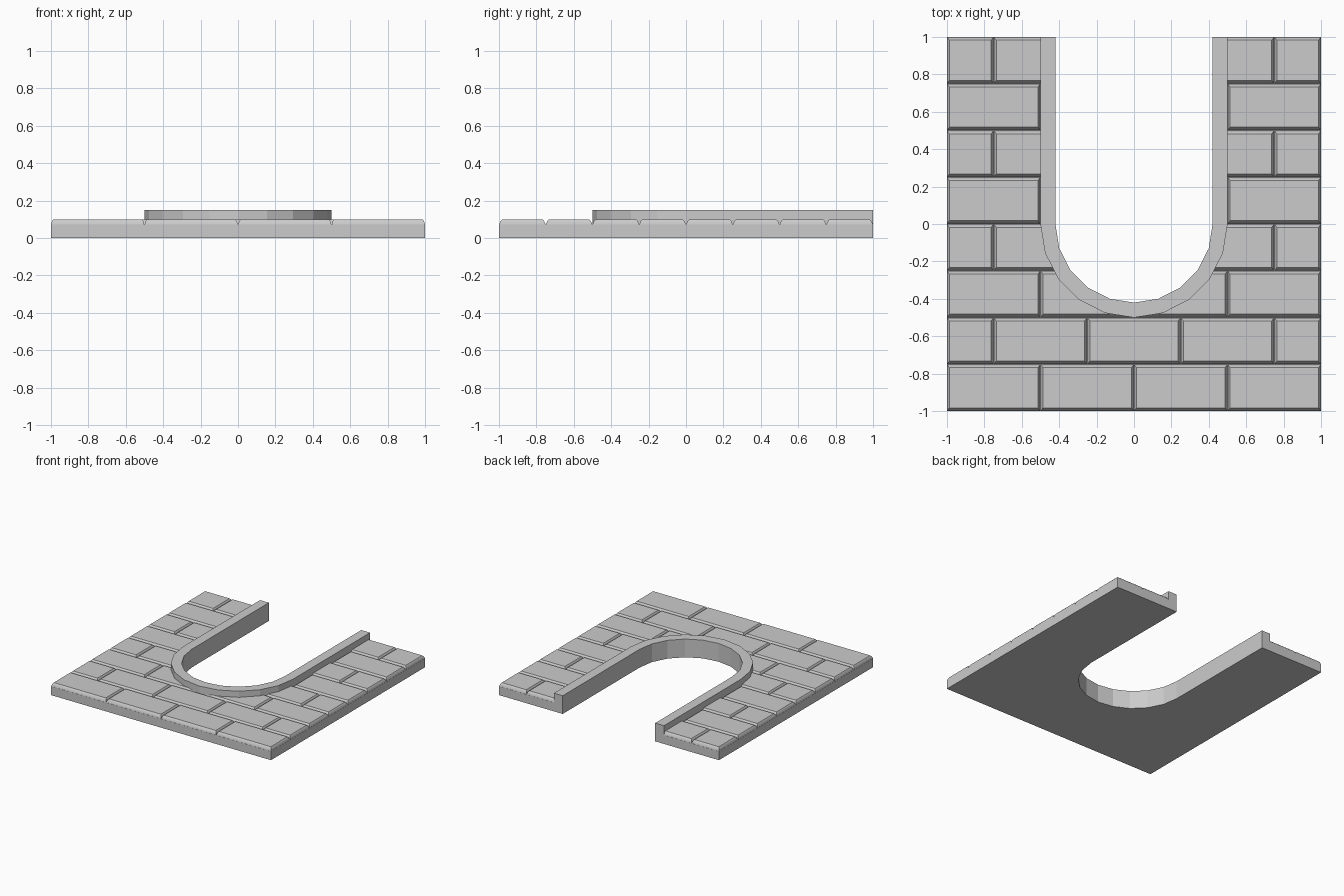
import bpy, bmesh
from math import sin, cos, pi

if "Cube" in bpy.data.objects:
    bpy.data.objects.remove(bpy.data.objects["Cube"])


def u_line(r, top=1.0):
    """U shaped path: straight legs joined by a ten sided half circle."""
    arc = [(-r * cos(pi * i / 10), -r * sin(pi * i / 10)) for i in range(11)]
    return [(-r, top)] + arc + [(r, top)]


def prism(name, outline, z0, z1):
    """Extrude a flat outline from z0 to z1."""
    bm = bmesh.new()
    face = bm.faces.new([bm.verts.new((x, y, z0)) for x, y in outline])
    ext = bmesh.ops.extrude_face_region(bm, geom=[face])
    verts = [v for v in ext["geom"] if isinstance(v, bmesh.types.BMVert)]
    bmesh.ops.translate(bm, verts=verts, vec=(0, 0, z1 - z0))
    bmesh.ops.recalc_face_normals(bm, faces=bm.faces)
    return finish(name, bm)


def finish(name, bm):
    me = bpy.data.meshes.new(name)
    bm.to_mesh(me)
    bm.free()
    ob = bpy.data.objects.new(name, me)
    bpy.context.collection.objects.link(ob)
    return ob


def add_brick(bm, x0, x1, y0, y1):
    """Brick with sloped edges, sunk slightly into the slab."""
    rings = []
    for dx, dy, z in ((.001, .001, .06), (.001, .001, .073),
                      (.006, .008, .09), (.014, .018, .1)):
        rings.append([bm.verts.new(p) for p in (
            (x0 + dx, y0 + dy, z), (x1 - dx, y0 + dy, z),
            (x1 - dx, y1 - dy, z), (x0 + dx, y1 - dy, z))])
    bm.faces.new(rings[0][::-1])
    bm.faces.new(rings[-1])
    for a, b in zip(rings, rings[1:]):
        for i in range(4):
            j = (i + 1) % 4
            bm.faces.new((a[i], a[j], b[j], b[i]))


# backing slab with the arched opening
prism("wall_slab", [(-1, 1), (-1, -1), (1, -1), (1, 1)] + u_line(.5)[::-1], 0, .072)

# raised trim around the opening
prism("arch_trim", u_line(.5) + u_line(.42)[::-1], 0, .15)

# eight courses of bricks in running bond
bm = bmesh.new()
for row in range(8):
    y = -1 + row * .25
    joints = [-1, -.5, 0, .5, 1] if row % 2 == 0 else [-1, -.75, -.25, .25, .75, 1]
    for a, b in zip(joints, joints[1:]):
        if y >= 0 and max(abs(a), abs(b)) <= .5:
            continue
        add_brick(bm, a, b, y, y + .25)
bricks = finish("bricks", bm)

# cut the bricks where the opening passes, hidden inside the trim
cutter = prism("opening_cutter", u_line(.46, 1.2), -.1, .3)
mod = bricks.modifiers.new("opening", 'BOOLEAN')
mod.operation = 'DIFFERENCE'
mod.solver = 'EXACT'
mod.object = cutter
bpy.context.view_layer.objects.active = bricks
bricks.select_set(True)
bpy.ops.object.modifier_apply(modifier=mod.name)
bpy.data.objects.remove(cutter, do_unlink=True)
bpy.ops.object.shade_smooth_by_angle(angle=0.6)
